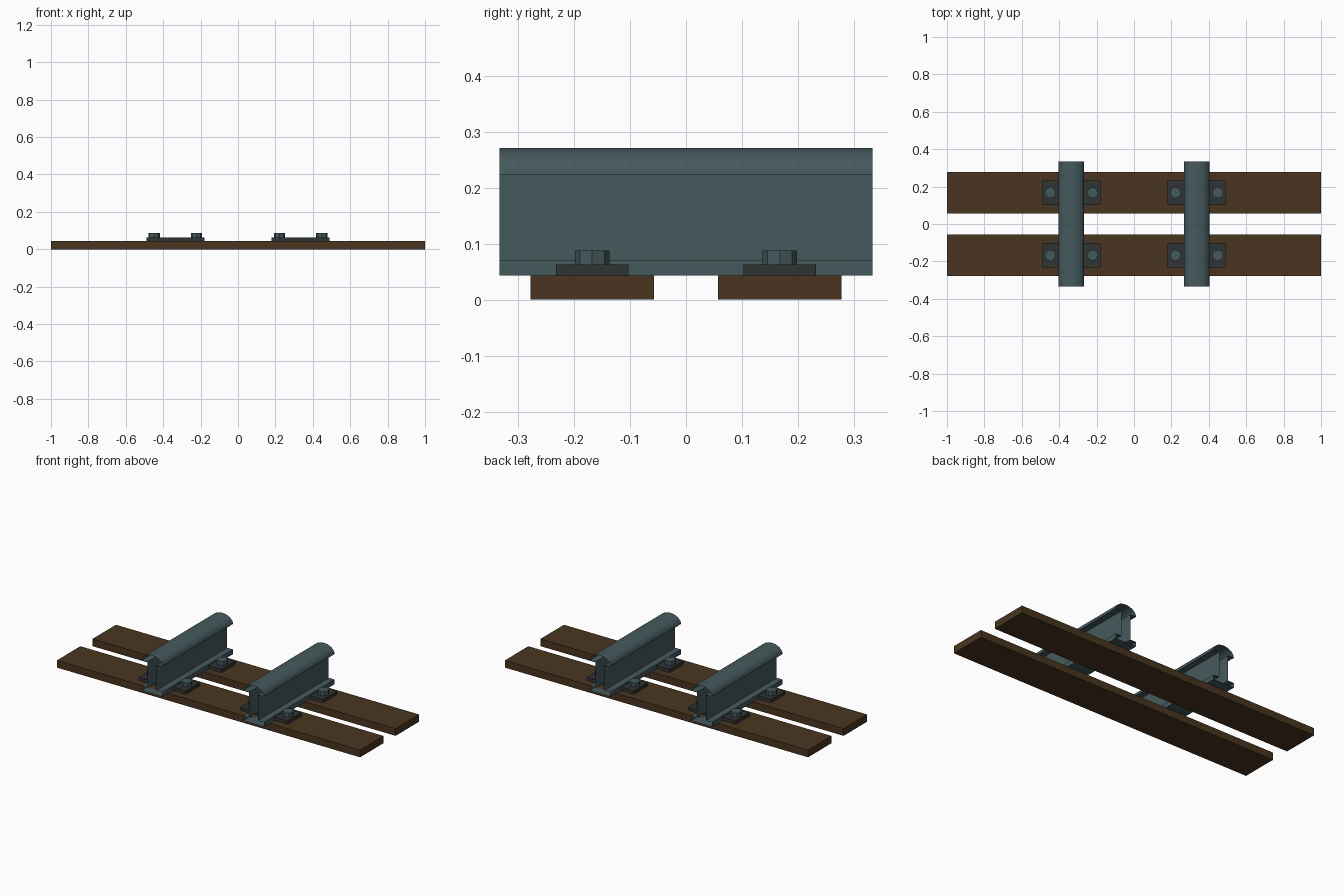
import bpy, bmesh, math

if "Cube" in bpy.data.objects:
    bpy.data.objects.remove(bpy.data.objects["Cube"])


def material(name, rgb):
    m = bpy.data.materials.new(name)
    m.diffuse_color = (*rgb, 1)
    m.use_nodes = True
    m.node_tree.nodes["Principled BSDF"].inputs["Base Color"].default_value = m.diffuse_color
    return m


wood = material("wood", (0.068, 0.036, 0.014))
steel = material("steel", (0.06, 0.10, 0.11))
iron = material("dark_iron", (0.028, 0.033, 0.032))


def box(name, x, y, z0, z1, sx, sy, mat):
    bpy.ops.mesh.primitive_cube_add(size=1, location=(x, y, (z0 + z1) / 2))
    ob = bpy.context.object
    ob.name = name
    ob.scale = (sx, sy, z1 - z0)
    bpy.ops.object.transform_apply(location=False, rotation=False, scale=True)
    ob.data.materials.append(mat)


def rail(name, x):
    # Cross-section: foot, web, rounded head; the tube has open ends
    right = [(0.069, 0.043), (0.069, 0.071), (0.03, 0.071), (0.03, 0.223)]
    head = [(0.069 * math.cos(math.pi * i / 16), 0.223 + 0.048 * math.sin(math.pi * i / 16))
            for i in range(17)]
    left = [(-px, pz) for px, pz in reversed(right)]
    profile = right + head + left
    bm = bmesh.new()
    front = [bm.verts.new((px, -0.333, pz)) for px, pz in profile]
    back = [bm.verts.new((px, 0.333, pz)) for px, pz in profile]
    n = len(profile)
    for i in range(n):
        j = (i + 1) % n
        bm.faces.new((front[i], back[i], back[j], front[j]))
    mesh = bpy.data.meshes.new(name)
    bm.to_mesh(mesh)
    bm.free()
    mesh.materials.append(steel)
    ob = bpy.data.objects.new(name, mesh)
    ob.location.x = x
    bpy.context.collection.objects.link(ob)
    bpy.ops.object.select_all(action='DESELECT')
    ob.select_set(True)
    bpy.context.view_layer.objects.active = ob
    bpy.ops.object.shade_smooth_by_angle(angle=math.radians(35))


def bolt(name, x, y):
    bpy.ops.mesh.primitive_cylinder_add(vertices=8, radius=0.0305, depth=0.025,
                                        location=(x, y, 0.0755))
    ob = bpy.context.object
    ob.name = name
    ob.data.materials.append(steel)


# Wooden sleepers
for y in (-0.1675, 0.1675):
    box("sleeper", 0, y, 0, 0.043, 2, 0.221, wood)

# Rails, with a base plate and two bolts at every crossing
for x in (-0.335, 0.335):
    rail("rail", x)
    for y in (-0.1675, 0.1675):
        box("base_plate", x, y, 0.043, 0.063, 0.31, 0.13, iron)
        for side in (-1, 1):
            bolt("bolt", x + side * 0.113, y)
